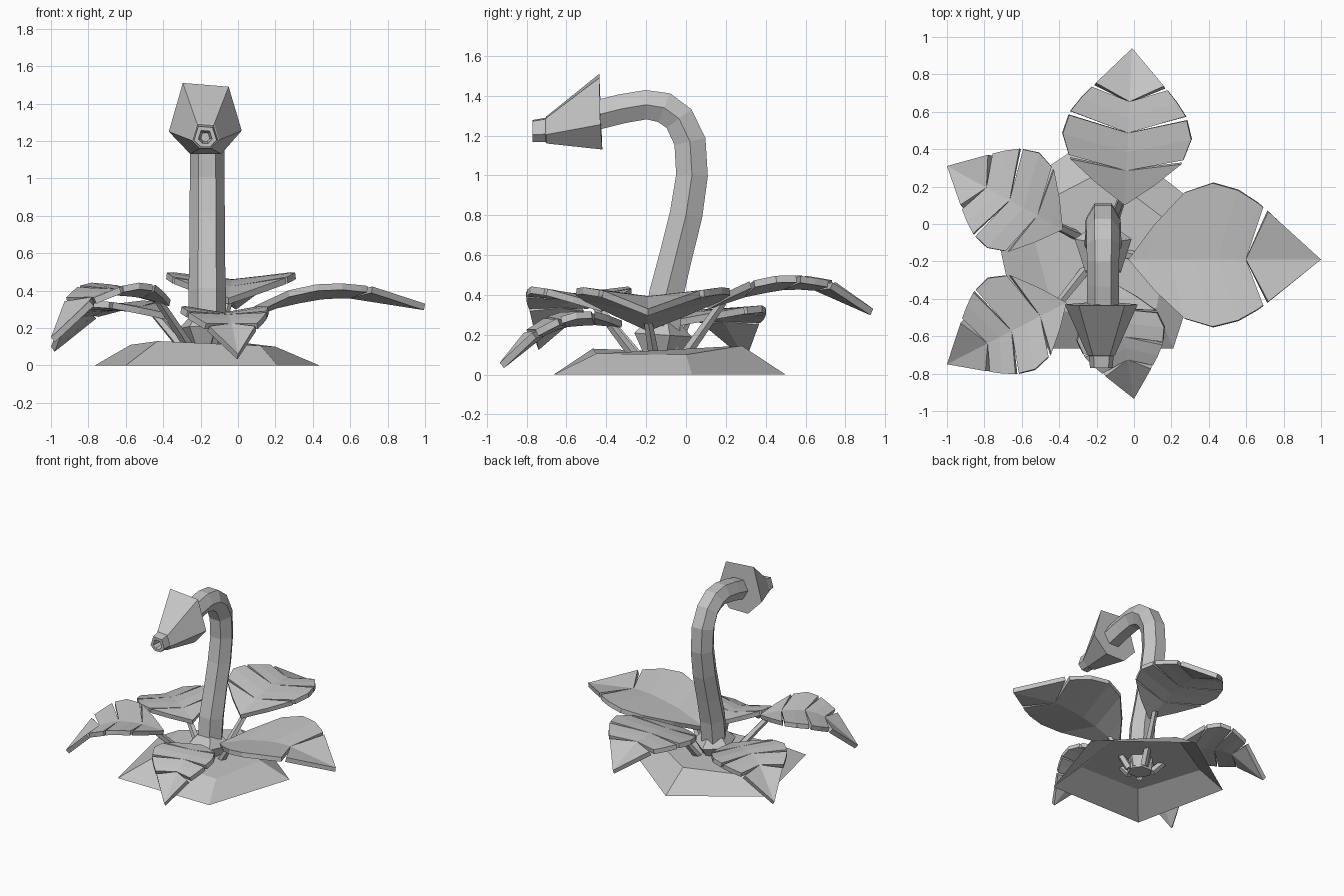
import bpy, math
from mathutils import Vector

cube = bpy.data.objects.get("Cube")
if cube:
    bpy.data.objects.remove(cube, do_unlink=True)

grey = bpy.data.materials.new("plain_grey")
grey.use_nodes = True
grey.diffuse_color = (0.55, 0.55, 0.55, 1)
grey.node_tree.nodes["Principled BSDF"].inputs["Base Color"].default_value = (0.55, 0.55, 0.55, 1)


def make(name, verts, faces):
    mesh = bpy.data.meshes.new(name)
    mesh.from_pydata([tuple(v) for v in verts], [], faces)
    mesh.update()
    mesh.materials.append(grey)
    obj = bpy.data.objects.new(name, mesh)
    bpy.context.collection.objects.link(obj)
    return obj


def loft(name, rings, cap_start=True, cap_end=True):
    """Join rings of equal point count, each counter-clockwise around the direction of travel."""
    n = len(rings[0])
    verts = [p for ring in rings for p in ring]
    faces = []
    for r in range(len(rings) - 1):
        for i in range(n):
            j = (i + 1) % n
            faces.append((r * n + i, r * n + j, (r + 1) * n + j, (r + 1) * n + i))
    if cap_start:
        faces.append(tuple(reversed(range(n))))
    if cap_end:
        faces.append(tuple(range(len(verts) - n, len(verts))))
    return make(name, verts, faces)


def tube(name, path, radii, sides, turn=0.0):
    """Faceted tube along a path."""
    pts = [Vector(p) for p in path]
    rings = []
    for i, p in enumerate(pts):
        t = (pts[min(i + 1, len(pts) - 1)] - pts[max(i - 1, 0)]).normalized()
        a = Vector((1, 0, 0))
        a = (a - t * a.dot(t)).normalized()
        b = t.cross(a)
        ring = []
        for k in range(sides):
            ang = turn + 2 * math.pi * k / sides
            ring.append(p + radii[i] * (a * math.cos(ang) + b * math.sin(ang)))
        rings.append(ring)
    return loft(name, rings)


def lerp_table(table, u):
    for (a, va), (b, vb) in zip(table, table[1:]):
        if u <= b:
            return va + (vb - va) * (u - a) / (b - a)
    return table[-1][1]


# Five-sided mound, open underneath
mound_bottom = [(-.60, -.665, 0), (.21, -.665, 0), (.435, .03, 0), (-.17, .50, 0), (-.765, .10, 0)]
mound_top = [(-.43, -.47, .13), (.12, -.45, .105), (.20, 0, .10), (-.17, .28, .145), (-.575, .07, .11)]
loft("mound", [mound_bottom, mound_top], cap_start=False)

# Collar at the foot of the stalk
X = -.165
tube("stalk_collar", [(X, -.13, .04), (X, -.13, .12), (X, -.13, .2), (X, -.12, .27)],
     [.09, .11, .16, .09], 5, math.pi / 2)

# Curved stalk: y, z, radius
stalk = [(-.13, .03, .09), (-.12, .2, .1), (-.10, .4, .1), (-.05, .6, .095), (0, .8, .095),
         (.03, 1.0, .092), (.02, 1.17, .092), (-.035, 1.285, .09), (-.11, 1.34, .09),
         (-.20, 1.355, .085), (-.32, 1.335, .085), (-.46, 1.30, .085)]
tube("stalk", [(X, y, z) for y, z, r in stalk], [s[2] for s in stalk], 6)

# Flared head narrowing to a snout with a recessed mouth
flare = [(-.295, 1.51), (-.37, 1.25), (-.255, 1.13), (-.09, 1.13), (.02, 1.255), (-.05, 1.49)]
flare_y = [-.435, -.43, -.42, -.42, -.43, -.435]
head = [[(x, y, z) for (x, z), y in zip(flare, flare_y)]]
for y, sx, sz, cz in [(-.70, .38, .36, 1.225), (-.705, .34, .32, 1.225), (-.77, .31, .29, 1.22),
                      (-.77, .19, .18, 1.22), (-.70, .12, .12, 1.22)]:
    head.append([(-.175 + (x + .175) * sx, y, cz + (z - 1.31) * sz) for x, z in flare])
loft("head", head)

# Leaf outline: share of the length, share of the half width
OUTLINE = [(0, 0), (.1, .3), (.21, .8), (.43, 1), (.6, .88), (.72, .64), (1, 0)]


def leaf(name, base, tip, heights, w_left, w_right, splits, lift):
    """Split leaf folded up along its midrib, with a thin stem below."""
    base, tip = Vector(base), Vector(tip)
    axis = tip - base
    left = Vector((-axis.y, axis.x)).normalized()
    z_table = [(i / 4, h) for i, h in enumerate(heights)]

    def mid(u):
        p = base + axis * u
        return (p.x, p.y, lerp_table(z_table, u))

    def edge(u, side, width):
        w = lerp_table(OUTLINE, u)
        p = base + axis * u + left * (side * width * w)
        return (p.x, p.y, lerp_table(z_table, u) + lift * w)

    def slant(u):
        return u + .11 * math.sin(math.pi * u)

    stations = sorted({0, .1, .22, .34, .46, .56, 1} | set(splits))
    verts = [mid(u) for u in stations]
    faces = []
    last = len(stations) - 1
    for side, width in ((1, w_left), (-1, w_right)):
        for i in range(last):
            a, b = stations[i], stations[i + 1]
            poly = [i, i + 1]
            if b < 1:
                verts.append(edge(slant(b) - (.013 if b in splits else 0), side, width))
                poly.append(len(verts) - 1)
            if a > 0:
                if a in splits:
                    verts.append(edge(slant(a) + .013, side, width))
                    poly.append(len(verts) - 1)
                else:
                    poly.append(previous)
            if b < 1:
                previous = poly[2]
            faces.append(poly if side > 0 else poly[::-1])
    obj = make(name, verts, faces)
    solid = obj.modifiers.new("thickness", 'SOLIDIFY')
    solid.thickness = .035
    solid.offset = -1

    # Stem from the mound up to the underside
    foot = Vector((X, -.13))
    out = (base + axis * .1 - foot).normalized()
    start = foot + out * .09
    end = base + axis * .1
    top = lerp_table(z_table, .1) - .025
    tube(name + "_stem", [(start.x, start.y, .04), (end.x, end.y, top)], [.03, .022], 5)


SPLITS = [.22, .46, .66]
leaf("left_leaf", (-.03, -.19), (1, -.19), [.25, .35, .395, .39, .33], .41, .36, [.61], .05)
leaf("back_leaf", (-.05, .10), (-.01, .94), [.36, .43, .465, .45, .33], .35, .34, SPLITS, .04)
leaf("back_right_leaf", (-.38, -.03), (-1, .31), [.28, .32, .33, .28, .10], .28, .30, SPLITS, .02)
leaf("front_right_leaf", (-.36, -.42), (-1, -.75), [.35, .40, .41, .34, .15], .24, .31, SPLITS, .035)
leaf("front_leaf", (-.10, -.32), (0, -.935), [.27, .285, .27, .20, .06], .22, .25, SPLITS, .04)
